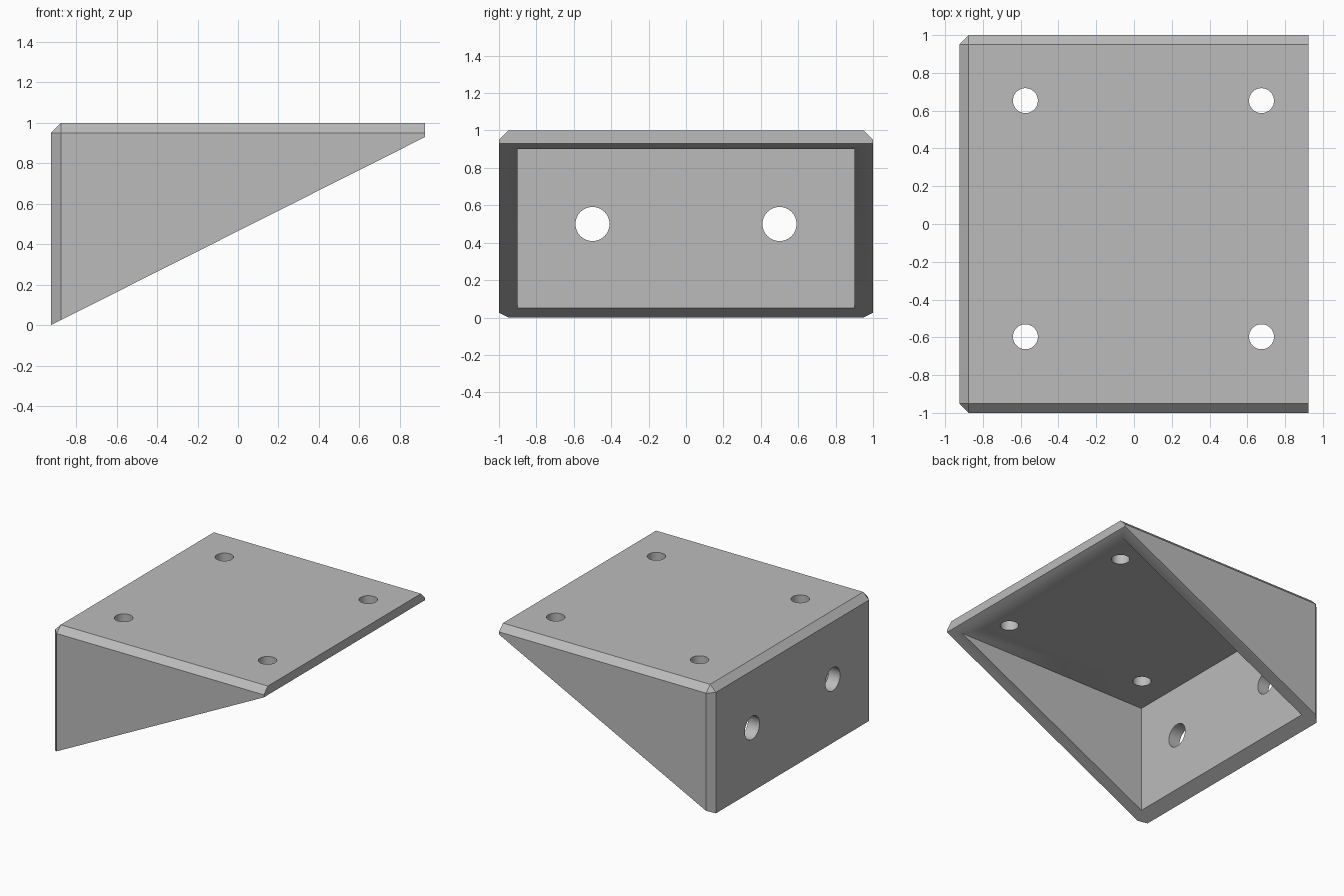
import bpy, bmesh, math
from mathutils import Vector

cube = bpy.data.objects.get("Cube")
if cube:
    bpy.data.objects.remove(cube, do_unlink=True)

HALF_X, HALF_Y, HEIGHT = 0.925, 1.0, 1.0
WALL, CHAMFER, LIP = 0.1, 0.05, 0.07

grey = bpy.data.materials.new("plain grey")
grey.use_nodes = True
colour = (0.5, 0.5, 0.5, 1)
grey.diffuse_color = colour
grey.node_tree.nodes["Principled BSDF"].inputs["Base Color"].default_value = colour


def add_object(name, bm):
    bmesh.ops.recalc_face_normals(bm, faces=bm.faces)
    mesh = bpy.data.meshes.new(name)
    bm.to_mesh(mesh)
    bm.free()
    mesh.materials.append(grey)
    obj = bpy.data.objects.new(name, mesh)
    bpy.context.collection.objects.link(obj)
    return obj


def box(low, high):
    low, high = Vector(low), Vector(high)
    bm = bmesh.new()
    bmesh.ops.create_cube(bm, size=1)
    bmesh.ops.scale(bm, vec=high - low, verts=bm.verts)
    bmesh.ops.translate(bm, vec=(low + high) / 2, verts=bm.verts)
    return bm


def cut(target, cutter):
    cutter.hide_render = True
    mod = target.modifiers.new("cut", "BOOLEAN")
    mod.operation, mod.solver, mod.object = "DIFFERENCE", "EXACT", cutter
    bpy.context.view_layer.objects.active = target
    bpy.ops.object.modifier_apply(modifier=mod.name)
    bpy.data.objects.remove(cutter, do_unlink=True)


def drill(target, centre, radius, along_x=False):
    bpy.ops.mesh.primitive_cylinder_add(
        vertices=64, radius=radius, depth=0.4, location=centre,
        rotation=(0, math.pi / 2 if along_x else 0, 0))
    cutter = bpy.context.object
    cutter.data.materials.append(grey)
    cut(target, cutter)


# Chamfered block: top side edges, top wall edge and upright wall edges
bm = box((-HALF_X, -HALF_Y, 0), (HALF_X, HALF_Y, HEIGHT))


def is_chamfered(edge):
    middle = (edge.verts[0].co + edge.verts[1].co) / 2
    on_wall = middle.x < -HALF_X + 0.01
    on_top = middle.z > HEIGHT - 0.01
    on_side = abs(middle.y) > HALF_Y - 0.01
    return on_wall + on_top + on_side == 2


bmesh.ops.bevel(bm, geom=[e for e in bm.edges if is_chamfered(e)],
                offset=CHAMFER, segments=1, affect="EDGES", profile=0.5)

# Sloping underside from the foot of the wall to the front lip
slope_normal = Vector((HEIGHT - LIP, 0, -2 * HALF_X)).normalized()
cut_geom = bm.verts[:] + bm.edges[:] + bm.faces[:]
bmesh.ops.bisect_plane(bm, geom=cut_geom, dist=1e-5, plane_co=(-HALF_X, 0, 0),
                       plane_no=slope_normal, clear_outer=True)
bmesh.ops.holes_fill(bm, edges=[e for e in bm.edges if e.is_boundary], sides=0)
bracket = add_object("bracket", bm)

# Hollow between the side gussets
cut(bracket, add_object("hollow_cutter", box(
    (-HALF_X + WALL, -HALF_Y + WALL, -0.3),
    (HALF_X + 0.3, HALF_Y - WALL, HEIGHT - WALL))))

# Screw holes through the top plate and the wall plate
for x in (-0.575, 0.675):
    for y in (-0.597, 0.653):
        drill(bracket, (x, y, HEIGHT), 0.066)
for y in (-0.5, 0.5):
    drill(bracket, (-HALF_X, y, 0.5), 0.091, along_x=True)

# Smooth hole walls, sharp plate edges
bpy.ops.object.select_all(action="DESELECT")
bracket.select_set(True)
bpy.context.view_layer.objects.active = bracket
bpy.ops.object.shade_smooth_by_angle(angle=math.radians(30))
